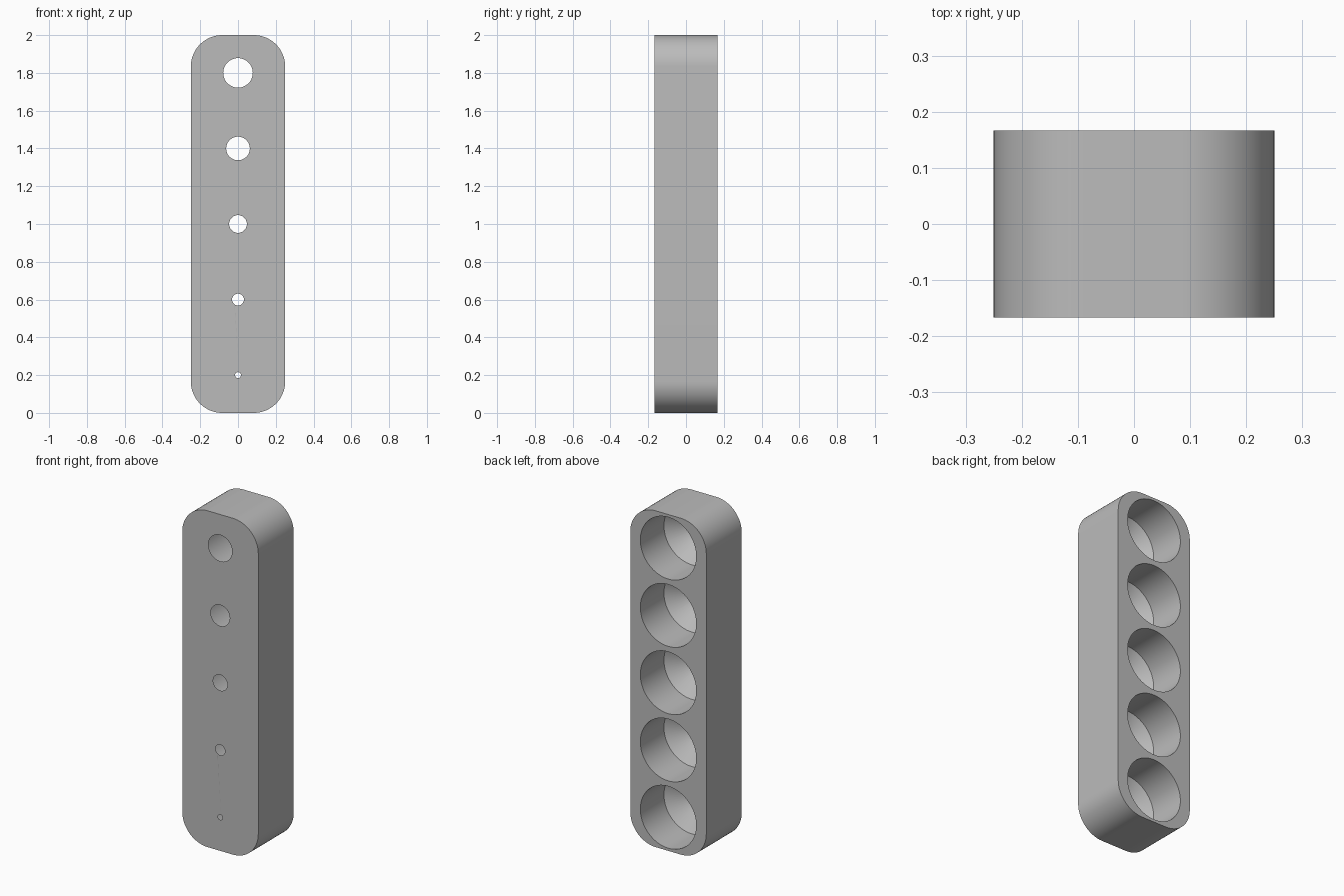
import bpy, bmesh, math

cube = bpy.data.objects.get("Cube")
if cube:
    bpy.data.objects.remove(cube, do_unlink=True)

WIDTH, DEPTH, HEIGHT, CORNER = 0.5, 0.333, 2.0, 0.167
BORE_RADIUS, BORE_DEPTH = 0.184, 0.222
FRONT, BACK = -DEPTH / 2, DEPTH / 2

grey = bpy.data.materials.new("plain grey")
grey.use_nodes = True
colour = (0.5, 0.5, 0.5, 1)
grey.diffuse_color = colour
grey.node_tree.nodes["Principled BSDF"].inputs["Base Color"].default_value = colour


def make_object(name, bm):
    bmesh.ops.recalc_face_normals(bm, faces=bm.faces)
    mesh = bpy.data.meshes.new(name)
    bm.to_mesh(mesh)
    bm.free()
    mesh.materials.append(grey)
    obj = bpy.data.objects.new(name, mesh)
    bpy.context.collection.objects.link(obj)
    return obj


def rounded_block(steps=16):
    """Rounded rectangle in the xz plane, extruded from front to back."""
    bm = bmesh.new()
    outline = []
    corners = [(1, 1), (-1, 1), (-1, -1), (1, -1)]
    for i, (sx, sz) in enumerate(corners):
        cx = sx * (WIDTH / 2 - CORNER)
        cz = HEIGHT / 2 + sz * (HEIGHT / 2 - CORNER)
        for k in range(steps + 1):
            a = math.pi / 2 * (i + k / steps)
            outline.append(bm.verts.new((cx + CORNER * math.cos(a), FRONT,
                                         cz + CORNER * math.sin(a))))
    face = bm.faces.new(outline)
    result = bmesh.ops.extrude_face_region(bm, geom=[face])
    moved = [v for v in result["geom"] if isinstance(v, bmesh.types.BMVert)]
    bmesh.ops.translate(bm, verts=moved, vec=(0, DEPTH, 0))
    return make_object("block", bm)


def socket_cutter(z, radius, segments=64):
    """Wide bore from the back that tapers to a small hole in the front."""
    taper_start = BACK - BORE_DEPTH
    slope = (BORE_RADIUS - radius) / (taper_start - FRONT)
    extra = 0.004
    profile = [(radius - slope * extra, FRONT - extra),
               (BORE_RADIUS, taper_start), (BORE_RADIUS, BACK + 0.05)]
    bm = bmesh.new()
    rings = []
    for r, y in profile:
        angles = [math.tau * k / segments for k in range(segments)]
        rings.append([bm.verts.new((r * math.cos(a), y, z + r * math.sin(a)))
                      for a in angles])
    for lower, upper in zip(rings, rings[1:]):
        for k in range(segments):
            n = (k + 1) % segments
            bm.faces.new((lower[k], lower[n], upper[n], upper[k]))
    bm.faces.new(rings[0])
    bm.faces.new(rings[-1])
    cutter = make_object("socket_cutter", bm)
    cutter.hide_render = True
    return cutter


# Block with five sockets whose front holes grow towards the top
block = rounded_block()
bpy.context.view_layer.objects.active = block
for i in range(5):
    cutter = socket_cutter(0.2 + 0.4 * i, (i + 1) / 64)
    cut = block.modifiers.new("socket", "BOOLEAN")
    cut.operation = "DIFFERENCE"
    cut.solver = "EXACT"
    cut.object = cutter
    bpy.ops.object.modifier_apply(modifier=cut.name)
    bpy.data.objects.remove(cutter, do_unlink=True)

# Smooth curved walls, crisp rims
bpy.ops.object.select_all(action="DESELECT")
block.select_set(True)
bpy.ops.object.shade_smooth_by_angle(angle=math.radians(30))
